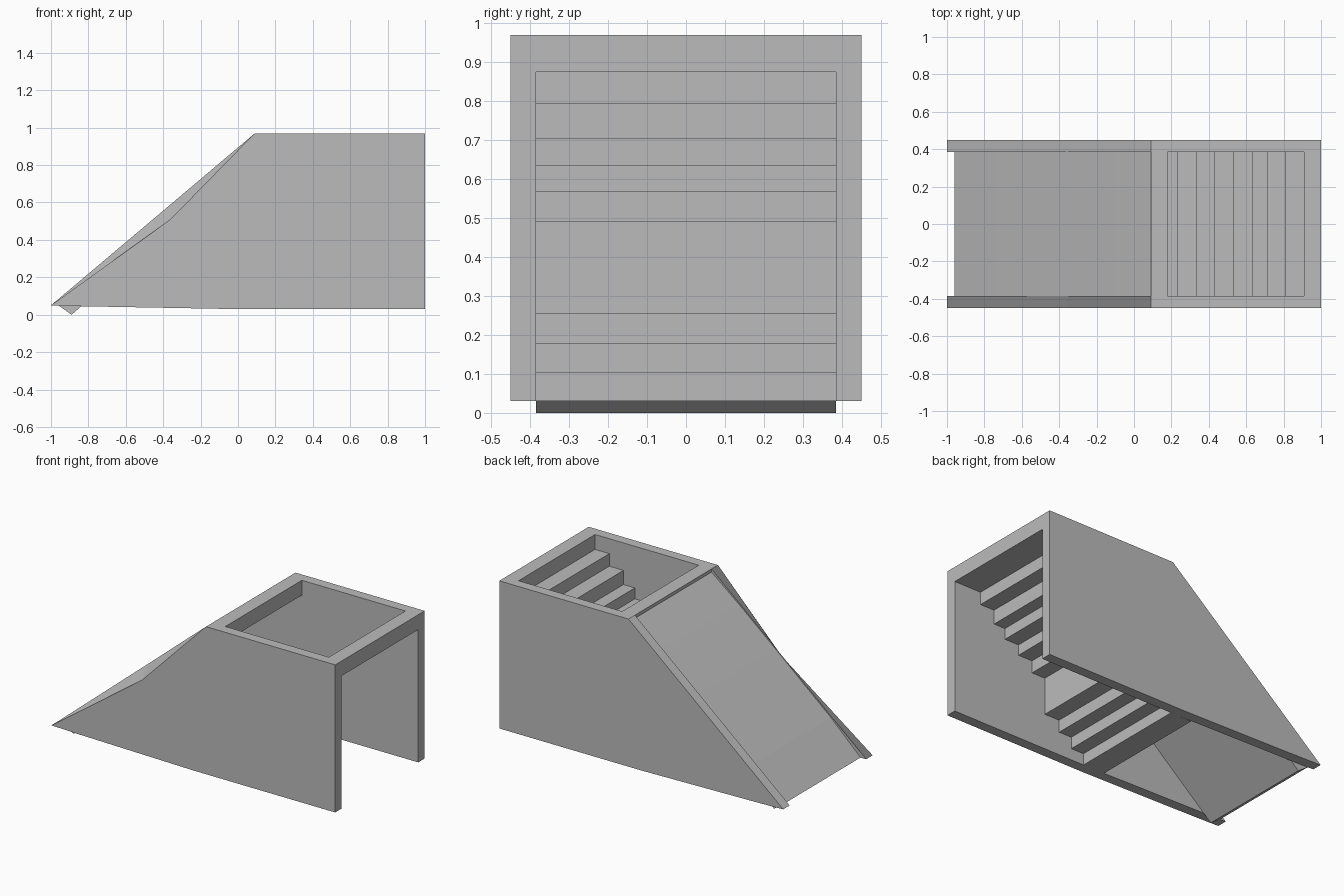
import bpy, bmesh

cube = bpy.data.objects.get("Cube")
if cube:
    bpy.data.objects.remove(cube, do_unlink=True)

grey = bpy.data.materials.new("plain grey")
grey.use_nodes = True
grey.diffuse_color = (0.5, 0.5, 0.5, 1)
grey.node_tree.nodes["Principled BSDF"].inputs["Base Color"].default_value = (0.5, 0.5, 0.5, 1)

INNER, OUTER = 0.385, 0.45


def loft(name, side_a, y_a, side_b, y_b, closed=True):
    """Join two matching x-z outlines at two y positions."""
    bm = bmesh.new()
    a = [bm.verts.new((x, y_a, z)) for x, z in side_a]
    b = [bm.verts.new((x, y_b, z)) for x, z in side_b]
    n = len(a)
    for i in range(n if closed else n - 1):
        j = (i + 1) % n
        bm.faces.new((a[i], a[j], b[j], b[i]))
    if closed:
        bm.faces.new(a[::-1])
        bm.faces.new(b)
    bmesh.ops.recalc_face_normals(bm, faces=bm.faces)
    mesh = bpy.data.meshes.new(name)
    bm.to_mesh(mesh)
    bm.free()
    mesh.materials.append(grey)
    obj = bpy.data.objects.new(name, mesh)
    bpy.context.collection.objects.link(obj)
    return obj


def extrude(name, outline, closed=True):
    return loft(name, outline, -INNER, outline, INNER, closed)


def wall_outline(mid_z):
    return [(-1, 0.05), (-0.83, 0.045), (0, 0.03), (1, 0.03),
            (1, 0.97), (0.09, 0.97), (-0.36, mid_z)]


# Side walls; the front one has a dip in its outer sloping edge
straight, dipped = wall_outline(0.59), wall_outline(0.51)
loft("front_wall", dipped, -OUTER, straight, -INNER)
loft("back_wall", straight, INNER, straight, OUTER)

# Beams closing the top frame
for name, x0, x1 in (("slide_beam", 0.09, 0.18), ("entry_beam", 0.91, 1)):
    extrude(name, [(x0, 0.875), (x1, 0.875), (x1, 0.97), (x0, 0.97)])

# Sloping slide panel between the walls
extrude("slide", [(-0.96, 0.05), (-0.89, 0), (0.13, 0.875), (0.09, 0.95),
                  (-0.1, 0.8), (-0.36, 0.582), (-0.75, 0.25)])

# Thin folded staircase: each tread runs from one riser to the next
risers = [0.91, 0.81, 0.71, 0.63, 0.53, 0.43, 0.335, 0.23, 0.14, 0.05, -0.1]
treads = [0.875, 0.795, 0.705, 0.635, 0.568, 0.49, 0.255, 0.177, 0.103, 0.03]
path = [(risers[0], 0.97)]
for i, z in enumerate(treads):
    path += [(risers[i], z), (risers[i + 1], z)]
extrude("stairs", path[1:], closed=False)
